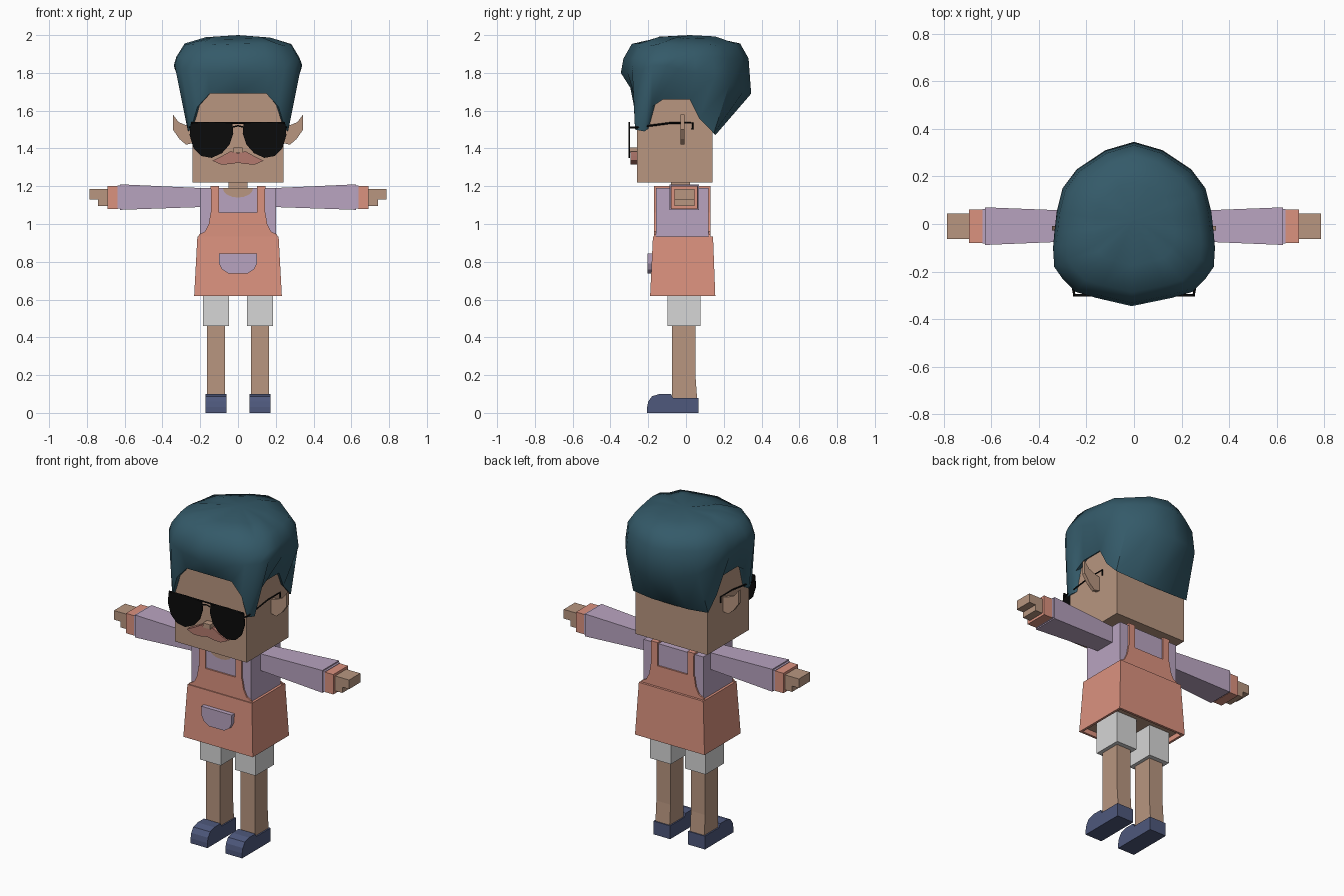
import bpy, bmesh, math, random
from mathutils import Vector

random.seed(4)
start_cube = bpy.data.objects.get("Cube")
if start_cube:
    bpy.data.objects.remove(start_cube, do_unlink=True)


def material(name, hex_code):
    def linear(i):
        c = int(hex_code[i:i + 2], 16) / 255
        return ((c + 0.055) / 1.055) ** 2.4 if c > 0.04 else c / 12.92
    mat = bpy.data.materials.new(name)
    mat.use_nodes = True
    color = (linear(0), linear(2), linear(4), 1)
    mat.diffuse_color = color
    mat.node_tree.nodes["Principled BSDF"].inputs["Base Color"].default_value = color
    return mat


SKIN = material("skin", "B89680")
CORAL = material("coral_cloth", "DB927F")
LILAC = material("lilac_cloth", "B9A4C0")
WHITE = material("white_cloth", "D6D6D6")
TEAL = material("teal_hair", "345A69")
NAVY = material("navy_shoe", "4E587C")
BLACK = material("black_glass", "0B0B0B")
ROSE = material("rose_moustache", "B47A6E")


def finish(name, bm, mats, smooth=False):
    bmesh.ops.recalc_face_normals(bm, faces=bm.faces)
    mesh = bpy.data.meshes.new(name)
    bm.to_mesh(mesh)
    bm.free()
    obj = bpy.data.objects.new(name, mesh)
    bpy.context.collection.objects.link(obj)
    for mat in mats:
        mesh.materials.append(mat)
    for poly in mesh.polygons:
        poly.use_smooth = smooth
    return obj


def bridge(bm, ring_a, ring_b):
    n = len(ring_a)
    for i in range(n):
        j = (i + 1) % n
        bm.faces.new((ring_a[i], ring_a[j], ring_b[j], ring_b[i]))


def loft(name, ring_a, ring_b, mat):
    """Solid between two matching closed rings."""
    bm = bmesh.new()
    a = [bm.verts.new(p) for p in ring_a]
    b = [bm.verts.new(p) for p in ring_b]
    bridge(bm, a, b)
    bm.faces.new(a)
    bm.faces.new(b)
    return finish(name, bm, [mat])


def box(name, x, y, z, mat):
    rings = [[(x[i], y[j], h) for i, j in ((0, 0), (1, 0), (1, 1), (0, 1))] for h in z]
    return loft(name, *rings, mat)


def plate(name, outline, y0, y1, mat):
    """Outline in x, z extruded along y."""
    return loft(name, [(x, y0, z) for x, z in outline], [(x, y1, z) for x, z in outline], mat)


def mirrored(half):
    return half + [(-x, z) for x, z in reversed(half) if x]


def wire(name, points, mat, radius=0.005):
    curve = bpy.data.curves.new(name, "CURVE")
    curve.dimensions = "3D"
    curve.bevel_depth = radius
    curve.bevel_resolution = 0
    curve.use_fill_caps = True
    spline = curve.splines.new("POLY")
    spline.points.add(len(points) - 1)
    for point, co in zip(spline.points, points):
        point.co = (*co, 1)
    curve.materials.append(mat)
    obj = bpy.data.objects.new(name, curve)
    bpy.context.collection.objects.link(obj)


# Head, neck and torso
box("head", (-0.24, 0.24), (-0.26, 0.14), (1.22, 1.82), SKIN)
box("neck", (-0.05, 0.05), (-0.08, 0.02), (1.15, 1.24), SKIN)
box("shirt", (-0.2, 0.2), (-0.16, 0.12), (0.9, 1.19), LILAC)
arc = [math.pi * (1 + i / 8) for i in range(9)]
plate("neckline", [(0.08 * math.cos(a), 1.19 + 0.05 * math.sin(a)) for a in arc], -0.164, -0.159, SKIN)

# Apron skirt, hollow underneath
skirt = bmesh.new()
bottom, top = [[skirt.verts.new((sx * w, y, z)) for sx, y in ((-1, f), (1, f), (1, b), (-1, b))]
               for w, f, b, z in ((0.232, -0.19, 0.155, 0.62), (0.215, -0.175, 0.143, 0.935))]
bridge(skirt, bottom, top)
skirt.faces.new(top)
floor = skirt.faces.new(bottom)
skirt.normal_update()
bmesh.ops.inset_region(skirt, faces=[floor], thickness=0.02)
inner = bmesh.ops.extrude_face_region(skirt, geom=[floor])["geom"]
bmesh.ops.delete(skirt, geom=[floor], context="FACES_ONLY")
for item in inner:
    if isinstance(item, bmesh.types.BMVert):
        item.co.z += 0.03
    elif isinstance(item, bmesh.types.BMFace):
        item.material_index = 1
finish("apron_skirt", skirt, [CORAL, SKIN])

# Apron bibs, straps and pocket
bib = mirrored([(0.213, 0.93), (0.205, 0.945), (0.175, 0.96), (0.155, 1.0), (0.145, 1.06)])
for side, y0, y1 in (("front", -0.169, -0.159), ("back", 0.119, 0.129)):
    plate("bib_" + side, bib, y0, y1, CORAL)
pocket = mirrored([(0.102, 0.845), (0.1, 0.79), (0.085, 0.76), (0.05, 0.738)])
plate("pocket", pocket, -0.205, -0.17, LILAC)

# Moustache and nose
plate("moustache", mirrored([(0, 1.375), (0.04, 1.385), (0.085, 1.36), (0.135, 1.335),
                             (0.09, 1.315), (0.04, 1.317), (0, 1.325)]), -0.295, -0.255, ROSE)
box("nose", (-0.024, 0.024), (-0.3, -0.25), (1.378, 1.405), SKIN)

# Glasses
LENS = [(0.03, 1.53), (0.14, 1.54), (0.25, 1.53), (0.256, 1.47), (0.235, 1.4), (0.195, 1.36),
        (0.14, 1.35), (0.085, 1.375), (0.045, 1.42), (0.025, 1.48)]
wire("brow_bar", [(-0.25, -0.3, 1.535), (0.25, -0.3, 1.535)], BLACK)
wire("nose_bridge", [(-0.04, -0.3, 1.51), (0, -0.3, 1.52), (0.04, -0.3, 1.51)], BLACK, 0.004)

# Shoe profile in y, z and ear outline in x, z
SHOE = [(0.065, 0), (0.065, 0.08), (-0.07, 0.08), (-0.08, 0.1), (-0.14, 0.1), (-0.18, 0.088),
        (-0.2, 0.06), (-0.206, 0.03), (-0.206, 0)]
EAR = [(0.23, 1.43), (0.275, 1.42), (0.31, 1.45), (0.345, 1.5), (0.345, 1.58), (0.315, 1.54),
       (0.28, 1.525), (0.23, 1.51)]

for side, s in (("left", 1), ("right", -1)):
    def span(a, b):
        return tuple(sorted((s * a, s * b)))

    # Straps run over the shoulder
    box(side + "_strap", span(0.1, 0.145), (-0.169, 0.129), (1.185, 1.2), CORAL)
    for part, y in (("front", (-0.169, -0.159)), ("back", (0.119, 0.129))):
        box(f"{side}_strap_{part}", span(0.1, 0.142), y, (1.05, 1.2), CORAL)

    # Flared sleeve, cuff and hand
    rings = [[(s * x, y, z) for y, z in ((f, lo), (b, lo), (b, hi), (f, hi))]
             for x, f, b, lo, hi in ((0.19, -0.07, 0.053, 1.09, 1.19), (0.625, -0.088, 0.07, 1.075, 1.21))]
    loft(side + "_sleeve", *rings, LILAC)
    box(side + "_sleeve_end", span(0.62, 0.637), (-0.082, 0.063), (1.082, 1.203), LILAC)
    box(side + "_cuff", span(0.635, 0.692), (-0.08, 0.06), (1.08, 1.2), CORAL)
    box(side + "_fingers", span(0.68, 0.785), (-0.062, 0.045), (1.13, 1.185), SKIN)
    box(side + "_palm", span(0.68, 0.74), (-0.062, 0.045), (1.095, 1.14), SKIN)

    # Shorts leg, leg and shoe
    box(side + "_shorts_leg", span(0.047, 0.185), (-0.097, 0.077), (0.46, 0.67), WHITE)
    rings = [[(s * x, y, z) for x, y in ((0.068, -0.073), (0.163, -0.073), (0.163, b), (0.068, b))]
             for b, z in ((0.06, 0.06), (0.05, 0.2))]
    loft(side + "_ankle", *rings, SKIN)
    box(side + "_leg", span(0.068, 0.163), (-0.073, 0.05), (0.2, 0.48), SKIN)
    loft(side + "_shoe", [(s * 0.06, y, z) for y, z in SHOE], [(s * 0.172, y, z) for y, z in SHOE], NAVY)

    # Ear, lens and temple
    plate(side + "_ear", [(s * x, z) for x, z in EAR], -0.028, -0.008, SKIN)
    plate(side + "_lens", [(s * x, z) for x, z in LENS], -0.304, -0.297, BLACK)
    wire(side + "_temple", [(s * 0.25, -0.3, 1.51), (s * 0.256, -0.27, 1.51), (s * 0.256, -0.08, 1.535),
                            (s * 0.256, 0.035, 1.535), (s * 0.256, 0.035, 1.5)], BLACK)

# Hair: hem point and widest point for each station, front to back
HAIR = [((0, -.275, 1.69), (-.01, -.345, 1.8)), ((.15, -.275, 1.69), (.16, -.31, 1.8)),
        ((.215, -.275, 1.62), (.245, -.285, 1.82)), ((.25, -.27, 1.5), (.3, -.23, 1.82)),
        ((.265, -.22, 1.49), (.335, -.18, 1.84)), ((.265, -.18, 1.62), (.34, -.1, 1.84)),
        ((.26, -.12, 1.66), (.335, -.04, 1.82)), ((.26, .02, 1.66), (.325, .05, 1.8)),
        ((.255, .07, 1.56), (.3, .15, 1.78)), ((.25, .147, 1.48), (.24, .23, 1.74)),
        ((.12, .155, 1.47), (.12, .31, 1.71)), ((0, .155, 1.47), (0, .345, 1.69))]
stations = HAIR + [tuple((-p[0], p[1], p[2]) for p in pair) for pair in HAIR[-2:0:-1]]
hair = bmesh.new()
hem = [Vector(a) for a, b in stations]
wide = [Vector(b) for a, b in stations]
rings = [[Vector((p.x * 0.88, p.y * 0.88, p.z + 0.02)) for p in hem], hem, wide]
for scale, height in ((0.96, 1.88), (0.83, 1.95), (0.5, 1.985)):
    rings.append([Vector((p.x * scale, p.y * scale, height + random.uniform(-0.008, 0.008))) for p in wide])
rings = [[hair.verts.new(p) for p in ring] for ring in rings]
for lower, upper in zip(rings, rings[1:]):
    bridge(hair, lower, upper)
crown = hair.verts.new((0, 0.02, 2))
for i, vert in enumerate(rings[-1]):
    hair.faces.new((rings[-1][i - 1], vert, crown))
hair_obj = finish("hair", hair, [TEAL], smooth=True)
bpy.ops.object.select_all(action="DESELECT")
hair_obj.select_set(True)
bpy.context.view_layer.objects.active = hair_obj
bpy.ops.object.shade_smooth_by_angle(angle=math.radians(50))
